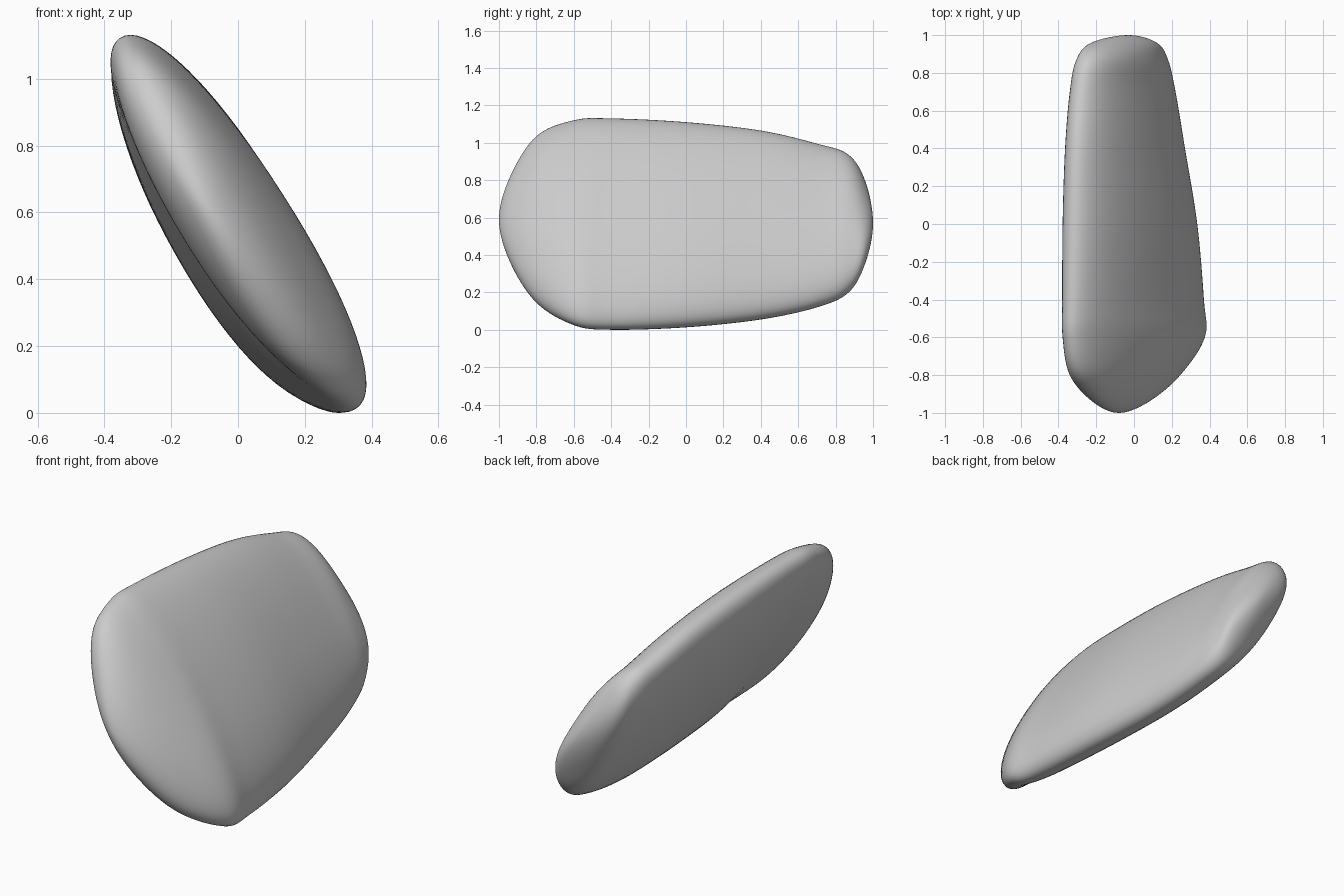
import bpy, math

if "Cube" in bpy.data.objects:
    bpy.data.objects.remove(bpy.data.objects["Cube"])

# Cross-section stations along y: y, x min, x max, z min, z max, half thickness
STATIONS = [
    (-1.00, -0.08, -0.08, 0.59, 0.59, 0.0),
    (-0.94, -0.22, 0.08, 0.36, 0.82, 0.08),
    (-0.80, -0.34, 0.245, 0.145, 1.035, 0.135),
    (-0.60, -0.378, 0.375, 0.025, 1.12, 0.155),
    (-0.40, -0.38, 0.37, 0.0, 1.13, 0.165),
    (0.00, -0.378, 0.335, 0.013, 1.11, 0.175),
    (0.40, -0.365, 0.27, 0.055, 1.065, 0.165),
    (0.70, -0.34, 0.22, 0.12, 0.995, 0.15),
    (0.87, -0.305, 0.18, 0.20, 0.935, 0.135),
    (0.96, -0.225, 0.12, 0.36, 0.79, 0.085),
    (1.00, -0.03, -0.03, 0.57, 0.57, 0.0),
]
SEG, STEPS = 72, 8


def params(s):
    y, x0, x1, z0, z1, t = s
    return [y, (x0 + x1) / 2, (x1 - x0) / 2, (z0 + z1) / 2, (z1 - z0) / 2, t]


def mirrored(p):
    # Reflected station beyond a tip, so the ends close round
    return [p[0], p[1], -p[2], p[3], -p[4], -p[5]]


def catmull(p, t):
    return [0.5 * (2 * b + (c - a) * t + (2 * a - 5 * b + 4 * c - d) * t * t
                   + (3 * b - a - 3 * c + d) * t ** 3) for a, b, c, d in zip(*p)]


def section(y, cx, X, cz, H, t):
    # Tilted, slightly squared ellipse fitted to the given extents
    w2 = max(X * X + H * H - t * t, 1e-9)
    phi = 0.5 * math.acos(max(-1, min(1, (H * H - X * X) / max(w2 - t * t, 1e-9))))
    w, s, c = math.sqrt(w2), math.sin(phi), math.cos(phi)
    pts = []
    for i in range(SEG):
        a = 2 * math.pi * i / SEG
        u = w * math.copysign(abs(math.cos(a)) ** 0.94, math.cos(a))
        n = t * math.copysign(abs(math.sin(a)) ** 0.94, math.sin(a))
        pts.append((u * s + n * c, -u * c + n * s))
    fx = X / max(p[0] for p in pts)
    fz = H / max(p[1] for p in pts)
    return [(cx + p[0] * fx, y, cz + p[1] * fz) for p in pts]


P = [params(s) for s in STATIONS]
P = [mirrored(P[1])] + P + [mirrored(P[-2])]
rings = []
for k in range(1, len(P) - 2):
    for j in range(STEPS):
        if k > 1 or j > 0:
            rings.append(section(*catmull(P[k - 1:k + 3], j / STEPS)))

# Skin the rings and close both tips
verts = [v for r in rings for v in r]
faces = []
for r in range(len(rings) - 1):
    for i in range(SEG):
        a, b = r * SEG + i, r * SEG + (i + 1) % SEG
        faces.append((a, a + SEG, b + SEG, b))
tip0, tip1 = len(verts), len(verts) + 1
verts += [(P[1][1], -1, P[1][3]), (P[-2][1], 1, P[-2][3])]
last = (len(rings) - 1) * SEG
for i in range(SEG):
    j = (i + 1) % SEG
    faces.append((tip0, i, j))
    faces.append((tip1, last + j, last + i))

mesh = bpy.data.meshes.new("tilted_pebble")
mesh.from_pydata(verts, [], faces)
mesh.validate()
obj = bpy.data.objects.new("tilted_pebble", mesh)
bpy.context.collection.objects.link(obj)

# Consistent outward normals and smooth shading
import bmesh
bm = bmesh.new()
bm.from_mesh(mesh)
bmesh.ops.recalc_face_normals(bm, faces=bm.faces)
bm.to_mesh(mesh)
bm.free()
for p in mesh.polygons:
    p.use_smooth = True
